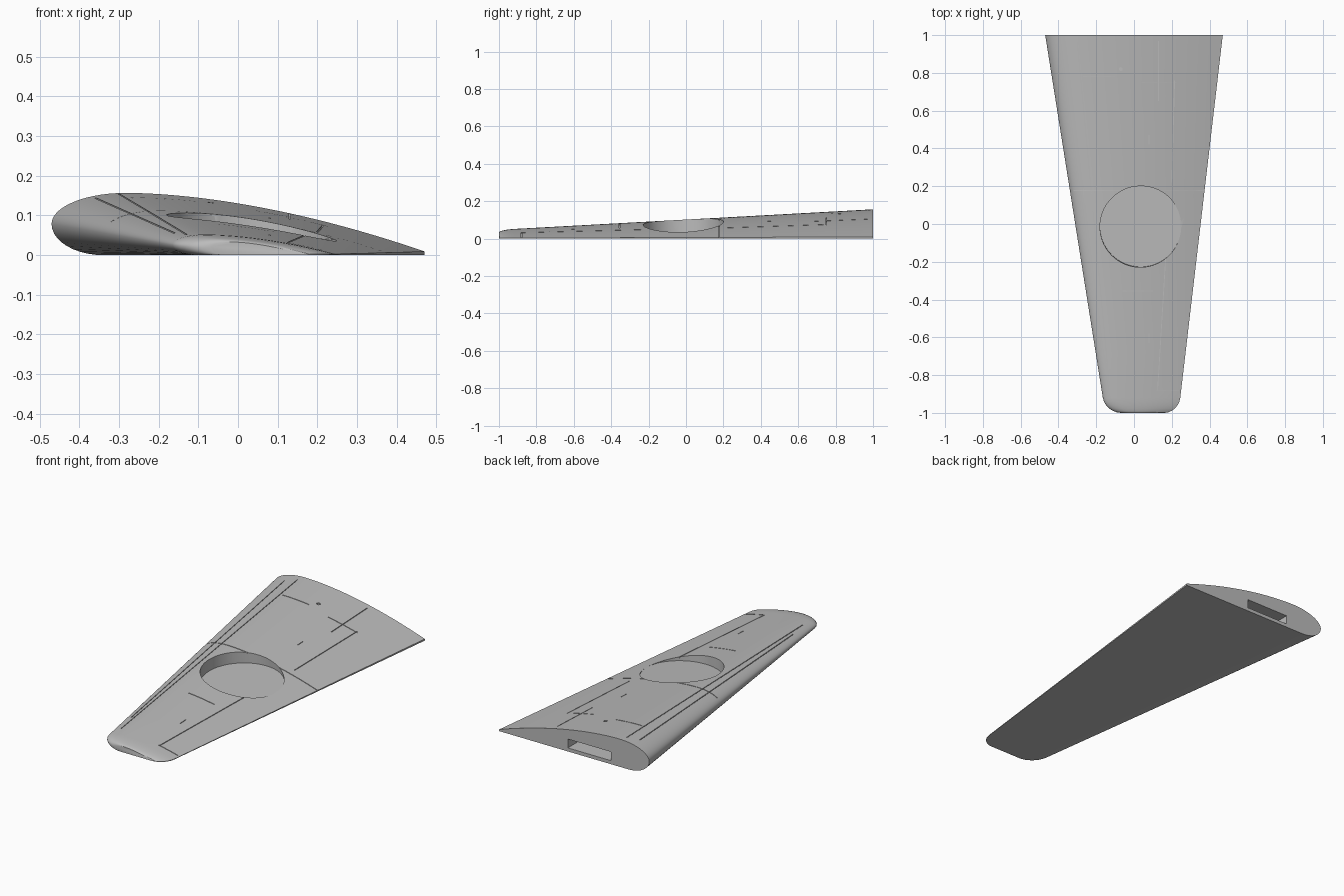
import bpy, bmesh, math
from mathutils import Matrix, Vector

cube = bpy.data.objects.get("Cube")
if cube:
    bpy.data.objects.remove(cube, do_unlink=True)

grey = bpy.data.materials.new("light_grey")
grey.use_nodes = True
colour = (0.5, 0.5, 0.5, 1)
grey.diffuse_color = colour
grey.node_tree.nodes["Principled BSDF"].inputs["Base Color"].default_value = colour

TIP = -0.92  # where the tip rounding starts


def planform(y):
    """Leading edge x, trailing edge x and height at a span station."""
    f = (1 - y) / (1 - TIP)
    lead, trail, high = -0.47 + 0.305 * f, 0.47 - 0.225 * f, 0.157 - 0.105 * f
    if y < TIP:
        s = min(1, (TIP - y) / (1 + TIP))
        k = 1 - math.sqrt(1 - s * s)
        lead, trail, high = lead + 0.085 * k, trail - 0.075 * k, high * (1 - 0.3 * k)
    return lead, trail, high


def upper(t):
    if t < 0.2:
        return 0.5 + 0.5 * math.sqrt(max(0, 1 - (1 - t / 0.2) ** 2))
    return 1 - 0.94 * ((t - 0.2) / 0.8) ** 1.75


def lower(t):
    if t < 0.14:
        return 0.5 - 0.5 * math.sqrt(max(0, 1 - (1 - t / 0.14) ** 2))
    return 0


def surface(x, y):
    lead, trail, high = planform(y)
    t = min(1, max(0, (x - lead) / (trail - lead)))
    return high * upper(t)


def make(name, bm):
    bmesh.ops.recalc_face_normals(bm, faces=bm.faces)
    mesh = bpy.data.meshes.new(name)
    bm.to_mesh(mesh)
    bm.free()
    mesh.materials.append(grey)
    ob = bpy.data.objects.new(name, mesh)
    bpy.context.collection.objects.link(ob)
    return ob


def loft(name, rings):
    """Closed skin through a list of equal point loops."""
    bm = bmesh.new()
    loops = [[bm.verts.new(p) for p in ring] for ring in rings]
    n = len(loops[0])
    for a, b in zip(loops, loops[1:]):
        for i in range(n):
            j = (i + 1) % n
            bm.faces.new((a[i], a[j], b[j], b[i]))
    bm.faces.new(loops[0])
    bm.faces.new(loops[-1])
    return make(name, bm)


# Wing skin: flat-bottomed aerofoil tapering to a rounded tip
N = 36
top_t = [1 - math.cos(math.pi / 2 * i / N) for i in range(N + 1)]
low_t = [1] + [0.14 * (1 - math.sin(math.pi / 2 * i / 10)) for i in range(10)]
outline = [(t, upper(t)) for t in top_t] + [(t, lower(t)) for t in low_t]
stations = [1 - (1 - TIP) * i / 8 for i in range(9)]
stations += [TIP - (1 + TIP) * math.sin(math.pi / 2 * i / 6) for i in range(1, 7)]


def section(y):
    lead, trail, high = planform(y)
    return [(lead + t * (trail - lead), y, z * high) for t, z in outline]


wing = loft("wing", [section(y) for y in stations])
cutters = []

# Round well in the upper surface
bm = bmesh.new()
tilt = Matrix.Translation((0.035, -0.012, 0.036)) @ Matrix.Rotation(math.radians(2.5), 4, "X")
bmesh.ops.create_cone(bm, cap_ends=True, segments=96, radius1=0.215, radius2=0.215,
                      depth=0.3, matrix=tilt @ Matrix.Translation((0, 0, 0.15)))
cutters.append(make("well_cutter", bm))

# Spar slot in the root face
bm = bmesh.new()
bmesh.ops.create_cube(bm, size=1, matrix=Matrix.Translation((-0.095, 0.9, 0.045))
                      @ Matrix.Diagonal((0.27, 0.6, 0.05, 1)))
cutters.append(make("slot_cutter", bm))

# Small filler hole
bm = bmesh.new()
bmesh.ops.create_cone(bm, cap_ends=True, segments=20, radius1=0.01, radius2=0.01, depth=0.04,
                      matrix=Matrix.Translation((-0.07, 0.82, surface(-0.07, 0.82) + 0.015)))
cutters.append(make("filler_cutter", bm))


# Engraved panel lines that follow the upper surface
def groove(x0, y0, x1, y1, steps=14, half=0.002):
    a, b = Vector((x0, y0)), Vector((x1, y1))
    d = (b - a).normalized()
    side = Vector((-d.y, d.x)) * half
    rings = []
    for i in range(steps + 1):
        p = a.lerp(b, i / steps)
        z = surface(p.x, p.y)
        base, cap = z - min(0.005, 0.3 * z), z + 0.02
        l, r = p - side, p + side
        rings.append([(l.x, l.y, base), (r.x, r.y, base), (r.x, r.y, cap), (l.x, l.y, cap)])
    cutters.append(loft("groove_cutter", rings))


lines = [
    (-0.30, 0.96, -0.13, -0.86), (-0.36, 0.93, -0.16, -0.73),  # nose spars
    (0.17, -0.14, 0.125, -0.88), (0.12, -0.88, 0.238, -0.88),  # aileron
    (0.20, 0.22, 0.215, 0.76), (0.04, 0.75, 0.225, 0.75),      # flap
    (0.13, 0.65, 0.13, 0.97),
    (-0.32, 0.177, -0.04, 0.177), (0.11, 0.177, 0.375, 0.177),  # mid rib
    (-0.27, 0.78, -0.10, 0.78), (-0.06, -0.355, 0.10, -0.355),  # panel seams
    (0.08, 0.42, 0.08, 0.47), (0.08, -0.63, 0.08, -0.58),
]
for line in lines:
    groove(*line)

# Cut everything, keep the result and drop the cutters
for c in cutters:
    c.hide_render = True
    mod = wing.modifiers.new(c.name, "BOOLEAN")
    mod.operation, mod.solver, mod.object = "DIFFERENCE", "EXACT", c
bpy.context.view_layer.update()
graph = bpy.context.evaluated_depsgraph_get()
cut = bpy.data.meshes.new_from_object(wing.evaluated_get(graph))
wing.modifiers.clear()
wing.data = cut
for c in cutters:
    bpy.data.objects.remove(c, do_unlink=True)
cut.materials.clear()
cut.materials.append(grey)
cut.polygons.foreach_set("material_index", [0] * len(cut.polygons))

for ob in bpy.context.selected_objects:
    ob.select_set(False)
wing.select_set(True)
bpy.context.view_layer.objects.active = wing
bpy.ops.object.shade_smooth_by_angle(angle=math.radians(30))
